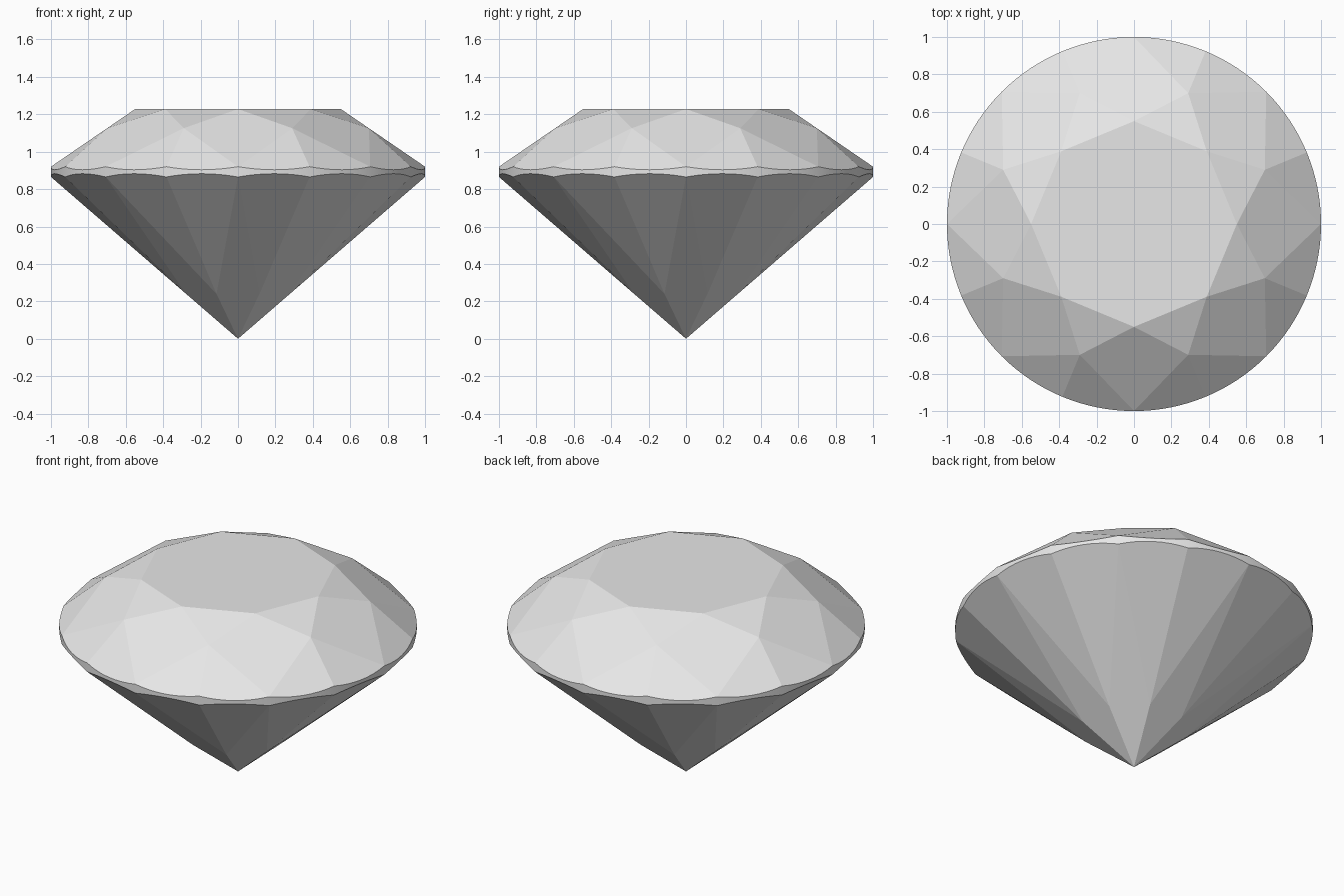
import bpy
import bmesh
from math import cos, sin, pi
from mathutils import Vector

cube = bpy.data.objects.get("Cube")
if cube:
    bpy.data.objects.remove(cube, do_unlink=True)

# Main proportions of the round brilliant cut
TABLE_R, TABLE_Z = 0.55, 1.228
STAR_R = 0.757
CROWN_Z, PAVILION_Z = 0.92, 0.865
LOWER_R = 0.30
STEP = pi / 8        # one girdle facet
ARC = 8              # segments per girdle facet


def polar(r, angle, z):
    return Vector((r * cos(angle), r * sin(angle), z))


# Heights of the inner corners, so that every kite is flat
star_z = TABLE_Z - (TABLE_Z - CROWN_Z) * (STAR_R * cos(STEP) - TABLE_R) / (1 - TABLE_R)
lower_z = PAVILION_Z * LOWER_R * cos(STEP)


def scallop(start, rim_z, inner_r, inner_z):
    """Curve where a flat girdle facet meets the round girdle."""
    edge = cos(STEP / 2)
    slope = (inner_z - rim_z) / (edge * (1 - inner_r))
    points = []
    for i in range(ARC + 1):
        t = STEP * i / ARC
        z = rim_z - slope * (cos(t - STEP / 2) - edge)
        points.append(polar(1, start + t, z))
    return points


bm = bmesh.new()


def facet(points, smooth=False):
    face = bm.faces.new([bm.verts.new(p) for p in points])
    face.smooth = smooth


# Table
facet([polar(TABLE_R, k * 2 * STEP, TABLE_Z) for k in range(8)])

apex = Vector((0, 0, 0))
for k in range(8):
    mid = k * 2 * STEP
    left, right = mid + STEP, mid - STEP
    table = polar(TABLE_R, mid, TABLE_Z)
    next_table = polar(TABLE_R, mid + 2 * STEP, TABLE_Z)
    star = polar(STAR_R, left, star_z)
    lower = polar(LOWER_R, left, lower_z)

    # Crown kite and star
    facet([table, polar(STAR_R, right, star_z), polar(1, mid, CROWN_Z), star])
    facet([table, star, next_table])

    # Pavilion kite
    facet([apex, lower, polar(1, mid, PAVILION_Z), polar(LOWER_R, right, lower_z)])

    # Girdle facets above and below, with the round band between them
    for start in (mid, left):
        top = scallop(start, CROWN_Z, STAR_R, star_z)
        bottom = scallop(start, PAVILION_Z, LOWER_R, lower_z)
        facet([star] + top)
        facet([lower] + bottom[::-1])
        for i in range(ARC):
            facet([bottom[i], bottom[i + 1], top[i + 1], top[i]], smooth=True)

bmesh.ops.remove_doubles(bm, verts=bm.verts, dist=0.0005)
bmesh.ops.recalc_face_normals(bm, faces=bm.faces)

# Keep the girdle rims crisp
for edge in bm.edges:
    if len({face.smooth for face in edge.link_faces}) > 1:
        edge.smooth = False

mesh = bpy.data.meshes.new("cut_gemstone")
bm.to_mesh(mesh)
bm.free()

# Pale grey stone
colour = (0.8, 0.8, 0.8, 1)
material = bpy.data.materials.new("pale_grey")
material.use_nodes = True
material.diffuse_color = colour
for node in material.node_tree.nodes:
    if node.type == "BSDF_PRINCIPLED":
        node.inputs["Base Color"].default_value = colour
mesh.materials.append(material)

gem = bpy.data.objects.new("cut_gemstone", mesh)
bpy.context.collection.objects.link(gem)
